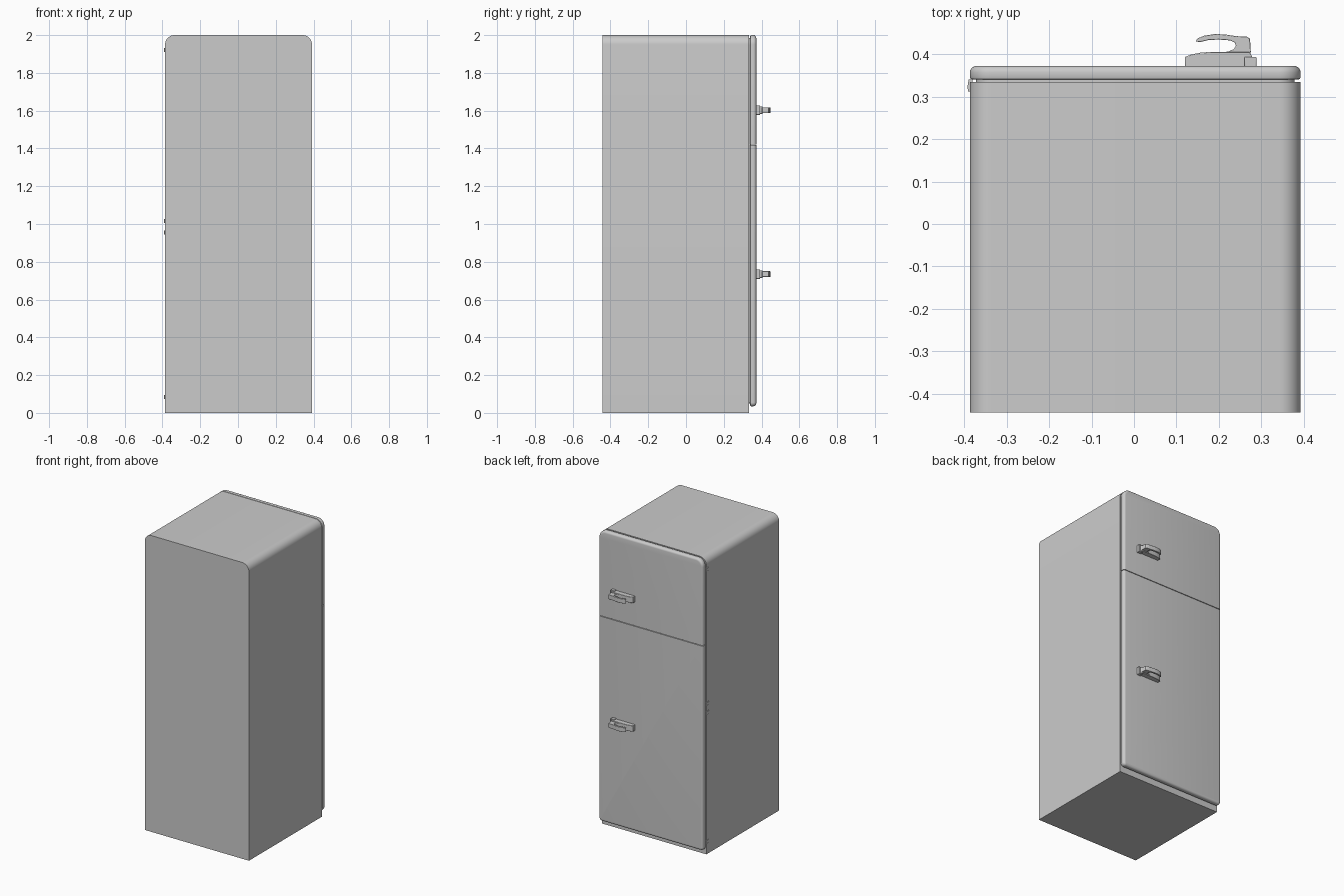
import bpy, bmesh, math
from mathutils import Vector

if "Cube" in bpy.data.objects:
    bpy.data.objects.remove(bpy.data.objects["Cube"])

CX = 0.003          # cabinet centre (hinges stick out on -x)
HW = 0.389          # cabinet half width


def finish(bm, name):
    bmesh.ops.recalc_face_normals(bm, faces=bm.faces[:])
    me = bpy.data.meshes.new(name)
    bm.to_mesh(me)
    bm.free()
    ob = bpy.data.objects.new(name, me)
    bpy.context.collection.objects.link(ob)
    bpy.context.view_layer.objects.active = ob
    ob.select_set(True)
    bpy.ops.object.shade_smooth_by_angle(angle=math.radians(35))
    ob.select_set(False)
    return ob


def prism(pts, lo, hi, axis):
    """Extrude a 2D outline along 'y' (points are x,z) or 'z' (points are x,y)."""
    bm = bmesh.new()
    at = (lambda p, t: (p[0], t, p[1])) if axis == 'y' else (lambda p, t: (p[0], p[1], t))
    a = [bm.verts.new(at(p, lo)) for p in pts]
    b = [bm.verts.new(at(p, hi)) for p in pts]
    bm.faces.new(a)
    bm.faces.new(b[::-1])
    n = len(pts)
    for i in range(n):
        bm.faces.new((a[i], b[i], b[(i + 1) % n], a[(i + 1) % n]))
    bmesh.ops.recalc_face_normals(bm, faces=bm.faces[:])
    return bm


def outline(hw, z0, z1, r_bot, r_top, seg=10):
    """Rectangle with rounded corners, separate radii for bottom and top."""
    pts = []
    for sx, z, r, a0 in ((1, z0, r_bot, -90), (1, z1, r_top, 0),
                         (-1, z1, r_top, 90), (-1, z0, r_bot, 180)):
        if r == 0:
            pts.append((CX + sx * hw, z))
            continue
        cz = z + r if z == z0 else z - r
        for i in range(seg + 1):
            a = math.radians(a0 + 90 * i / seg)
            pts.append((CX + sx * (hw - r) + r * math.cos(a), cz + r * math.sin(a)))
    return pts


def bevel_rim(bm, y, offset, seg):
    edges = [e for e in bm.edges if all(abs(v.co.y - y) < 1e-5 for v in e.verts)]
    bmesh.ops.bevel(bm, geom=edges, offset=offset, segments=seg, profile=0.5, affect='EDGES')


# Cabinet with rounded top sides
finish(prism(outline(HW, 0, 2.0, 0, 0.05), -0.443, 0.334, 'y'), "cabinet")

# Recessed seal between cabinet and doors
finish(prism(outline(HW - 0.014, 0.05, 1.986, 0.01, 0.04), 0.332, 0.345, 'y'), "door_seal")


# Doors: one softened slab cut in two at the split line
def door(name, cut_z, keep_up):
    bm = prism(outline(HW, 0.035, 2.0, 0.02, 0.05), 0.340, 0.372, 'y')
    bevel_rim(bm, 0.372, 0.015, 5)
    bevel_rim(bm, 0.340, 0.005, 2)
    res = bmesh.ops.bisect_plane(bm, geom=bm.verts[:] + bm.edges[:] + bm.faces[:],
                                 plane_co=(0, 0, cut_z), plane_no=(0, 0, 1),
                                 clear_inner=keep_up, clear_outer=not keep_up)
    cut = [e for e in res['geom_cut'] if isinstance(e, bmesh.types.BMEdge)]
    bmesh.ops.holes_fill(bm, edges=cut, sides=0)
    finish(bm, name)


door("freezer_door", 1.422, True)
door("fridge_door", 1.418, False)

# Handle profiles seen from above
BASE = [(0.12, 0.370), (0.12, 0.393), (0.135, 0.399), (0.155, 0.403), (0.18, 0.405),
        (0.272, 0.405), (0.278, 0.394), (0.278, 0.370)]
PLATE = [(0.26, 0.370), (0.26, 0.393), (0.288, 0.393), (0.288, 0.370)]
GRIP = [(0.145, 0.430), (0.150, 0.437), (0.165, 0.443), (0.19, 0.447), (0.215, 0.446),
        (0.24, 0.442), (0.266, 0.441), (0.273, 0.436), (0.275, 0.403), (0.20, 0.403),
        (0.222, 0.406), (0.234, 0.411), (0.240, 0.419), (0.237, 0.427), (0.226, 0.432),
        (0.20, 0.434), (0.175, 0.433), (0.155, 0.428)]
for label, z in (("freezer", 1.603), ("fridge", 0.735)):
    for part, pts, h in (("base", BASE, 0.020), ("plate", PLATE, 0.025), ("grip", GRIP, 0.015)):
        ob = finish(prism(pts, z - h, z + h, 'z'), f"{label}_handle_{part}")
        mod = ob.modifiers.new("Bevel", 'BEVEL')
        mod.width, mod.segments = 0.002, 2
        mod.limit_method = 'ANGLE'
        mod.angle_limit = math.radians(50)

# Small hinge knuckles on the left side
HINGE = [(-0.38, 0.310), (-0.390, 0.312), (-0.392, 0.322), (-0.389, 0.340), (-0.38, 0.342)]
for i, z in enumerate((1.922, 1.016, 0.955, 0.085)):
    finish(prism(HINGE, z - 0.011, z + 0.011, 'z'), f"hinge_{i + 1}")
